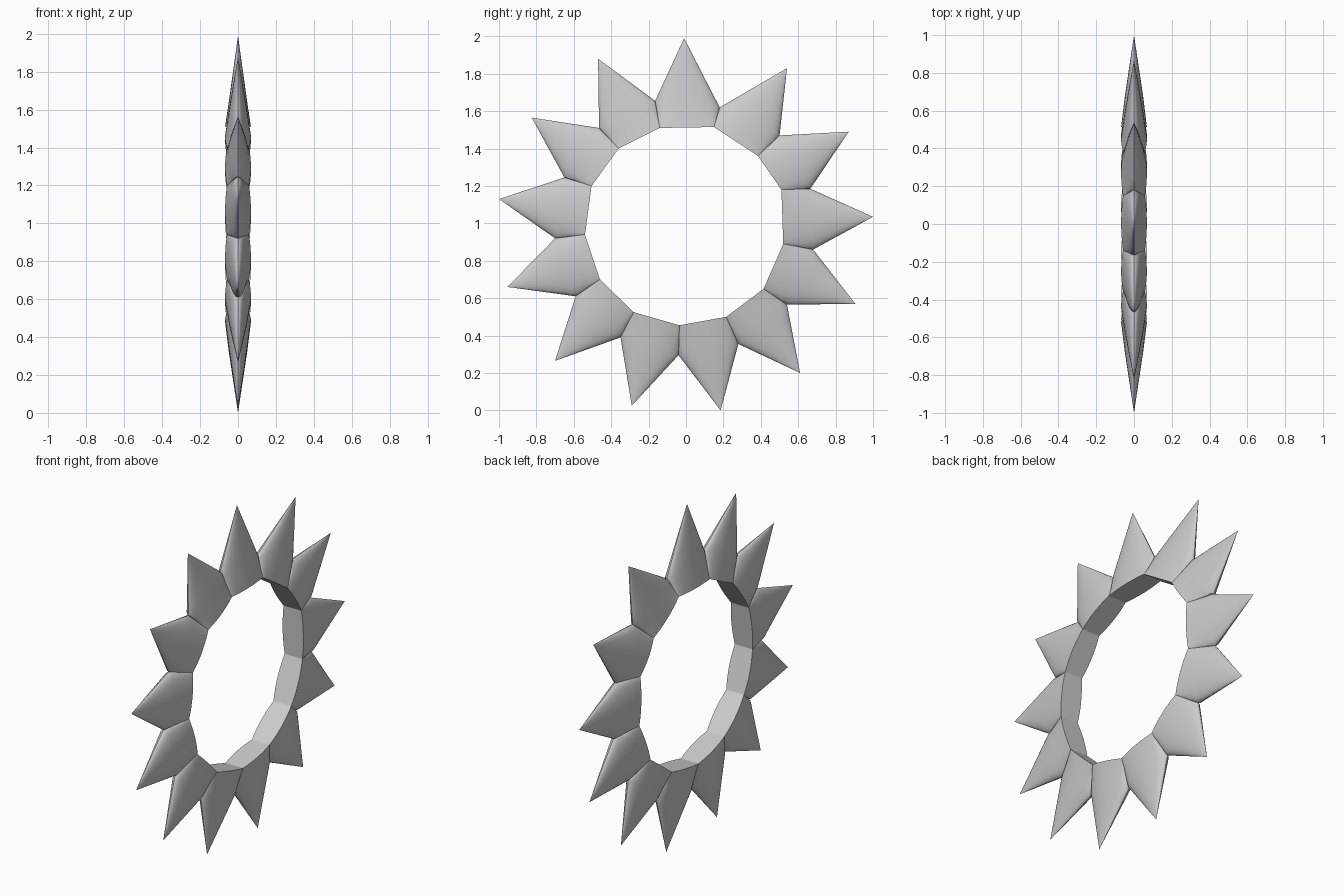
import bpy, bmesh, math
from mathutils import Vector

if "Cube" in bpy.data.objects:
    bpy.data.objects.remove(bpy.data.objects["Cube"])

# Outline (y, z) of the slightly irregular 13-spike ring, clockwise from the top
tips = [(-.01, 1.99), (.54, 1.83), (.87, 1.49), (1.0, 1.035), (.905, .57), (.61, .20), (.185, .0),
        (-.29, .025), (-.70, .265), (-.955, .66), (-1.0, 1.13), (-.825, 1.565), (-.47, 1.88)]
# Start corner of each segment: inner rim and outer valley
inner = [(-.14, 1.51), (.15, 1.515), (.385, 1.36), (.51, 1.18), (.52, .89), (.415, .65), (.215, .50),
         (-.035, .455), (-.28, .525), (-.46, .70), (-.54, .94), (-.505, 1.20), (-.36, 1.40)]
valley = [(-.165, 1.655), (.18, 1.62), (.50, 1.47), (.665, 1.185), (.68, .86), (.54, .565), (.28, .355),
          (-.04, .295), (-.35, .39), (-.59, .61), (-.70, .92), (-.65, 1.245), (-.465, 1.51)]

N, COLS = len(tips), 14
BODY, SPIKE = 4, 6
bm = bmesh.new()


def half_thickness(u, row):
    """Rounded pillow in the body, elliptical cone in the spike."""
    lens = 0.049 * math.sqrt(max(0.0, 1 - u * u))
    if row <= BODY:
        t = row / BODY
        return (1 - t) * 0.068 * (1 - 0.15 * u * u) + t * lens
    return lens * (1 - (row - BODY) / SPIKE)


def add_segment(i):
    j = (i + 1) % N
    i0, i1, v0, v1, tip = (Vector(p) for p in (inner[i], inner[j], valley[i], valley[j], tips[i]))
    sides = []
    for s in (1, -1):
        grid = []
        for row in range(BODY + SPIKE + 1):
            if row <= BODY:
                t = row / BODY
                a, b = i0.lerp(v0, t), i1.lerp(v1, t)
            else:
                t = (row - BODY) / SPIKE
                a, b = v0.lerp(tip, t), v1.lerp(tip, t)
            line = []
            for c in range(COLS + 1):
                u = -math.cos(math.pi * c / COLS)
                p = a.lerp(b, (u + 1) / 2)
                line.append(bm.verts.new((s * half_thickness(u, row), p.x, p.y)))
            grid.append(line)
        for r in range(BODY + SPIKE):
            for c in range(COLS):
                bm.faces.new((grid[r][c], grid[r][c + 1], grid[r + 1][c + 1], grid[r + 1][c]))
        sides.append(grid)
    # inner wall of the ring
    f, k = sides[0][0], sides[1][0]
    for c in range(COLS):
        bm.faces.new((f[c], k[c], k[c + 1], f[c + 1]))


for i in range(N):
    add_segment(i)

bmesh.ops.remove_doubles(bm, verts=bm.verts, dist=0.0003)
bmesh.ops.recalc_face_normals(bm, faces=bm.faces)
mesh = bpy.data.meshes.new("spiked_ring")
bm.to_mesh(mesh)
bm.free()
ring = bpy.data.objects.new("spiked_ring", mesh)
bpy.context.collection.objects.link(ring)
bpy.context.view_layer.objects.active = ring
ring.select_set(True)
bpy.ops.object.shade_smooth_by_angle(angle=math.radians(30))
